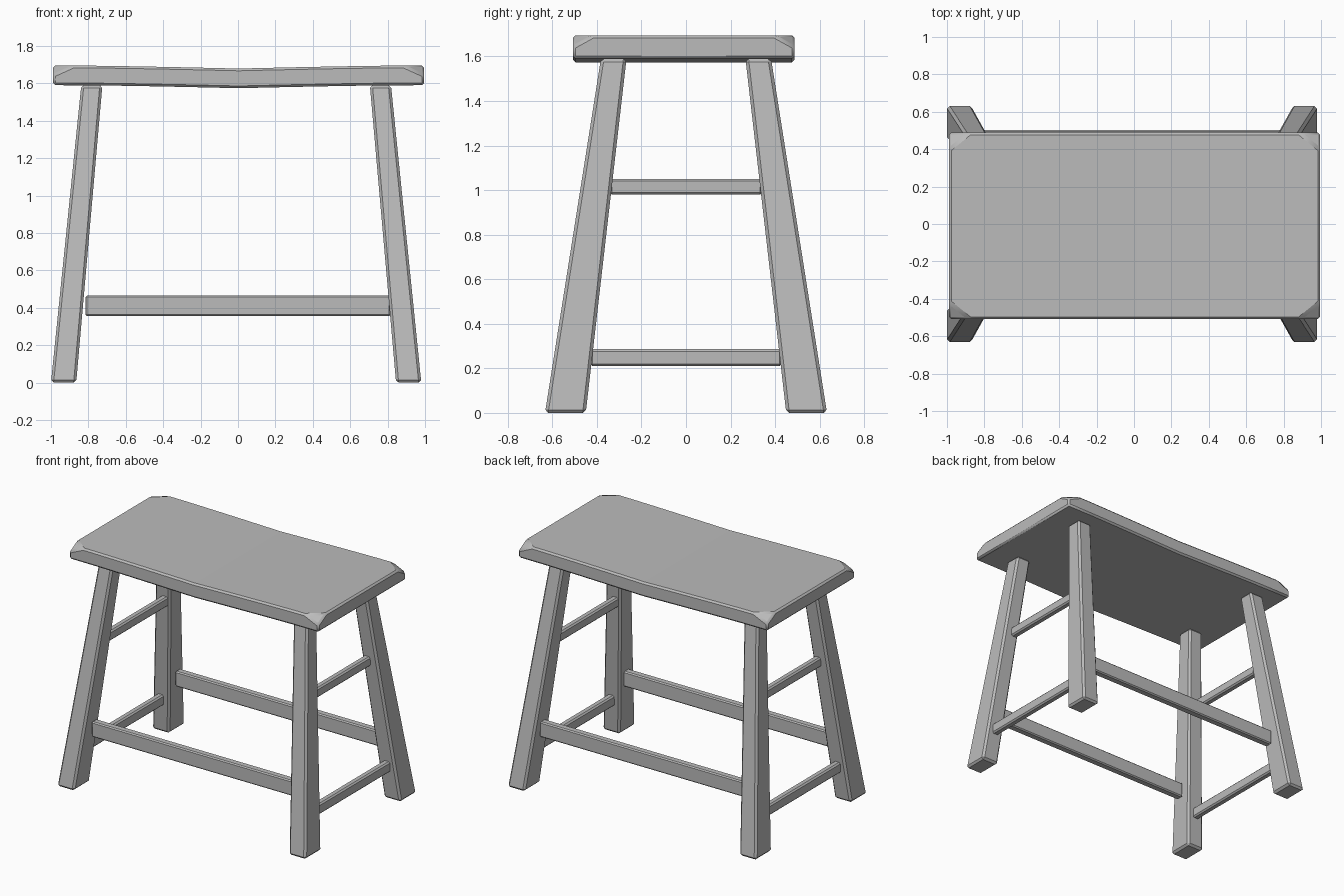
import bpy, bmesh
from mathutils import Vector

if "Cube" in bpy.data.objects:
    bpy.data.objects.remove(bpy.data.objects["Cube"], do_unlink=True)

grey = bpy.data.materials.new("plain grey")
grey.use_nodes = True
colour = (0.5, 0.5, 0.5, 1)
grey.diffuse_color = colour
grey.node_tree.nodes["Principled BSDF"].inputs["Base Color"].default_value = colour

LEG_X = -0.01    # centre line of the frame


def make_object(name, bm, bevel):
    bmesh.ops.recalc_face_normals(bm, faces=bm.faces)
    mesh = bpy.data.meshes.new(name)
    bm.to_mesh(mesh)
    bm.free()
    mesh.materials.append(grey)
    obj = bpy.data.objects.new(name, mesh)
    bpy.context.collection.objects.link(obj)
    mod = obj.modifiers.new("softened edges", 'BEVEL')
    mod.width = bevel
    mod.segments = 1
    mod.limit_method = 'ANGLE'
    mod.angle_limit = 0.45
    return obj


def box(center, size):
    bm = bmesh.new()
    bmesh.ops.create_cube(bm, size=1)
    for v in bm.verts:
        v.co = Vector(center) + v.co * Vector(size)
    return bm


# Seat: slab with clipped upper corners and a shallow dip across its length
half = Vector((0.992, 0.498, 0.0525))
mid = Vector((0.003, -0.01, 1.6425))
bm = box((0, 0, 0), half * 2)
for sx in (-1, 1):
    for sy in (-1, 1):
        point = Vector((sx * half.x, sy * half.y, half.z - 0.05))
        normal = Vector((sx / 0.11, sy / 0.09, 1 / 0.05))
        cut = bmesh.ops.bisect_plane(bm, geom=bm.verts[:] + bm.edges[:] + bm.faces[:],
                                     plane_co=point, plane_no=normal, clear_outer=True)
        rim = [e for e in cut["geom_cut"] if isinstance(e, bmesh.types.BMEdge)]
        bmesh.ops.holes_fill(bm, edges=rim)
for i in range(-6, 7):
    bmesh.ops.bisect_plane(bm, geom=bm.verts[:] + bm.edges[:] + bm.faces[:],
                           plane_co=(i * 0.13, 0, 0), plane_no=(1, 0, 0))
for v in bm.verts:
    v.co.z -= 0.016 * max(0, 1 - abs(v.co.x) / 0.85) ** 1.3
    v.co += mid
seat = make_object("seat", bm, 0.012)
bpy.context.view_layer.objects.active = seat
seat.select_set(True)
bpy.ops.object.shade_smooth_by_angle(angle=0.3)
seat.select_set(False)

# Legs: splayed and tapered; (inner, outer) extents at the floor and at the seat
FOOT = ((0.855, 0.99), (0.45, 0.633))
HEAD = ((0.715, 0.828), (0.267, 0.382))
for sx, side in ((-1, "right"), (1, "left")):
    for sy, end in ((-1, "front"), (1, "back")):
        bm = box((0, 0, 0), (1, 1, 1))
        for v in bm.verts:
            (x_range, y_range) = HEAD if v.co.z > 0 else FOOT
            x = x_range[v.co.x > 0]
            y = y_range[v.co.y > 0]
            v.co = (LEG_X + sx * x, sy * y, 1.59 if v.co.z > 0 else 0)
        make_object(f"{end}_{side}_leg", bm, 0.014)

# Long rails at front and back
for sy, end in ((-1, "front"), (1, "back")):
    make_object(f"{end}_rail", box((0, sy * 0.475, 0.41), (1.63, 0.055, 0.11)), 0.008)

# Short rails at each side, one low and one high
for sx, side in ((-1, "right"), (1, "left")):
    make_object(f"{side}_lower_rail",
                box((LEG_X + sx * 0.9, 0, 0.248), (0.05, 0.86, 0.077)), 0.01)
    make_object(f"{side}_upper_rail",
                box((LEG_X + sx * 0.805, 0, 1.015), (0.05, 0.685, 0.07)), 0.01)
